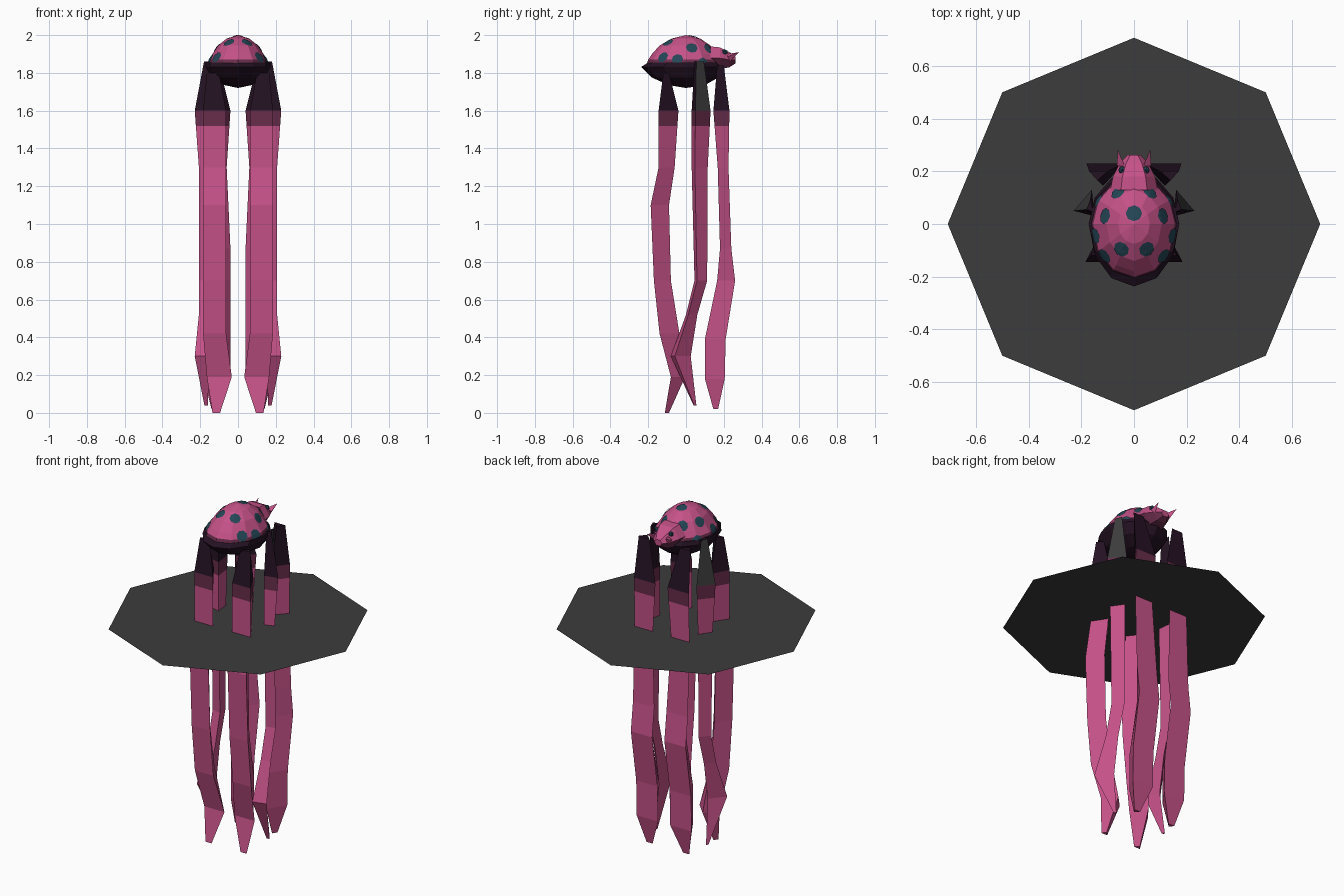
import bpy, bmesh, math
from mathutils import Vector
from mathutils.bvhtree import BVHTree

if "Cube" in bpy.data.objects:
    bpy.data.objects.remove(bpy.data.objects["Cube"])


def material(name, rgb):
    m = bpy.data.materials.new(name)
    m.diffuse_color = (*rgb, 1)
    m.use_nodes = True
    m.node_tree.nodes["Principled BSDF"].inputs["Base Color"].default_value = m.diffuse_color
    return m


PINK = material("pink", (0.56, 0.084, 0.246))
MAROON = material("maroon", (0.14, 0.026, 0.07))
PLUM = material("dark plum", (0.018, 0.006, 0.017))
TEAL = material("teal", (0.018, 0.061, 0.093))
GREY = material("dark grey", (0.045, 0.045, 0.045))


def finish(name, bm, mats, rule=None, recalc=True):
    if recalc:
        bmesh.ops.recalc_face_normals(bm, faces=bm.faces)
    bm.normal_update()
    if rule:
        for f in bm.faces:
            f.material_index = rule(f)
    mesh = bpy.data.meshes.new(name)
    bm.to_mesh(mesh)
    bm.free()
    for m in mats:
        mesh.materials.append(m)
    ob = bpy.data.objects.new(name, mesh)
    bpy.context.collection.objects.link(ob)
    return ob


def loft(rings):
    """Skin a list of rings and cap the ends; a one-point ring is an apex."""
    bm = bmesh.new()
    vs = [[bm.verts.new(p) for p in r] for r in rings]
    for a, b in zip(vs, vs[1:]):
        n = len(a)
        for i in range(n):
            j = (i + 1) % n
            if len(b) == 1:
                bm.faces.new((a[i], a[j], b[0]))
            else:
                bm.faces.new((a[i], a[j], b[j], b[i]))
    bm.faces.new(vs[0])
    if len(vs[-1]) > 2:
        bm.faces.new(vs[-1])
    return bm


def oval(hx, y0, y1, z, n=12):
    """Oval ring from half width and y range, with a vertex at each end."""
    ring = []
    for i in range(n):
        a = 2 * math.pi * i / n
        c = math.cos(a)
        ring.append((hx * math.sin(a), c * (y1 if c > 0 else -y0), z))
    return ring


# Flat eight-sided disc
bm = bmesh.new()
bmesh.ops.create_circle(bm, cap_ends=True, segments=8, radius=0.707)
bmesh.ops.translate(bm, verts=bm.verts, vec=(0, 0, 1.31))
finish("disc", bm, [GREY], recalc=False)

# Domed shell with a darker rim
bm = loft([oval(0.168, -0.21, 0.18, 1.84), oval(0.155, -0.2, 0.175, 1.87),
           oval(0.135, -0.18, 0.16, 1.90), oval(0.105, -0.14, 0.13, 1.945),
           oval(0.06, -0.075, 0.075, 1.982), [(0, 0, 2.0)]])
bmesh.ops.recalc_face_normals(bm, faces=bm.faces)
shell_tree = BVHTree.FromBMesh(bm)
finish("shell", bm, [PINK, MAROON],
       lambda f: 1 if f.calc_center_median().z < 1.865 else 0)

# Dark belly with a point at the front
finish("belly", loft([oval(0.172, -0.2, 0.18, 1.855), oval(0.172, -0.237, 0.2, 1.832),
                      oval(0.14, -0.18, 0.17, 1.775), oval(0.07, -0.09, 0.1, 1.735),
                      [(0, 0, 1.72)]]), [PLUM])

# Spots draped on the shell
bm = bmesh.new()
half = [(0.108, 0.03), (0.047, -0.095), (0.06, 0.12), (0.145, -0.045),
        (0.11, -0.12), (0.14, 0.09)]
for x, y in [(0, 0.04)] + [(s * x, y) for x, y in half for s in (1, -1)]:
    hit, nor, _, _ = shell_tree.ray_cast(Vector((x, y, 2.5)), Vector((0, 0, -1)))
    if hit is None:
        continue
    u = nor.cross(Vector((0, 1, 0))).normalized()
    v = nor.cross(u)
    pts = []
    for k in range(17):
        r = 0 if k == 0 else (0.018 if k < 9 else 0.031)
        a = math.pi * (k - 1) / 4
        p = hit + u * r * math.cos(a) + v * r * math.sin(a)
        q, qn, _, _ = shell_tree.find_nearest(p)
        pts.append(bm.verts.new(q + qn * 0.004))
    for k in range(8):
        a, b = 1 + k, 1 + (k + 1) % 8
        bm.faces.new((pts[0], pts[a], pts[b]))
        bm.faces.new((pts[a], pts[a + 8], pts[b + 8], pts[b]))
for f in bm.faces:
    f.normal_update()
    if f.normal.z < 0:
        f.normal_flip()
finish("spots", bm, [TEAL], recalc=False)


# Head at the back end, lofted along y
def head_ring(y, hx, z0, z1):
    zm = (z0 + z1) / 2
    return [(hx, y, zm), (hx * 0.55, y, z1), (-hx * 0.55, y, z1),
            (-hx, y, zm), (-hx * 0.55, y, z0), (hx * 0.55, y, z0)]


finish("head", loft([head_ring(0.13, 0.09, 1.82, 1.94), head_ring(0.18, 0.08, 1.82, 1.935),
                     head_ring(0.23, 0.055, 1.83, 1.91), head_ring(0.262, 0.025, 1.85, 1.885)]),
       [PINK, MAROON], lambda f: 1 if f.normal.z < -0.4 else 0)

for side, s in (("left", -1), ("right", 1)):
    # Horn and eye
    finish(side + "_horn", loft([[(s * 0.035, 0.22, 1.9), (s * 0.065, 0.22, 1.885),
                                  (s * 0.05, 0.235, 1.865)], [(s * 0.062, 0.282, 1.91)]]), [PINK])
    bm = bmesh.new()
    bmesh.ops.create_icosphere(bm, subdivisions=1, radius=0.016)
    bmesh.ops.translate(bm, verts=bm.verts, vec=(s * 0.045, 0.205, 1.91))
    finish(side + "_eye", bm, [TEAL])

# Leg side profiles: z, front y, back y
FRONT = [(1.80, -.12, -.09), (1.60, -.145, -.04), (1.30, -.145, -.06), (1.10, -.187, -.09),
         (.70, -.17, -.08), (.42, -.14, -.035), (.19, -.08, -.005), (0, -.112, -.09)]
MIDDLE = [(1.86, .045, .095), (1.60, .03, .13), (1.30, .03, .115), (.70, .045, .112),
          (.52, 0, .06), (.30, -.08, .025), (.04, .04, .055)]
BACK = [(1.84, .165, .20), (1.60, .145, .23), (1.30, .168, .225), (.87, .18, .24),
        (.70, .165, .26), (.39, .10, .21), (.18, .10, .205), (.02, .145, .17)]


def leg_ring(kind, s, z, yf, yb, xi, xo):
    """Three-sided section: flat side forward, flat side back, or ridge outward."""
    xm = xi * 0.45 + xo * 0.55
    if kind == "front":
        pts = [(xi, yf), (xo, yf), (xm, yb)]
    elif kind == "back":
        pts = [(xi, yb), (xo, yb), (xm, yf)]
    else:
        pts = [(xi, yf), (xo, yf * 0.8 + yb * 0.2), (xi + 0.01, yb)]
    return [(s * x, y, z) for x, y in pts]


def leg(kind, side, s, profile, top, body, tip):
    """top, body and tip are inner and outer x; legs flare at the knee and foot."""
    rings = []
    for i, (z, yf, yb) in enumerate(profile):
        xi, xo = top if i == 0 else tip if i == len(profile) - 1 else body
        if kind == "middle" and z in (1.60, .30):
            xo += 0.022
        if kind == "back" and (z == 1.60 or z < .9) and z > .1:
            xi -= 0.02
        if kind == "front" and z == .19:
            xi, xo = xi - 0.03, xo - 0.02
        rings.append(leg_ring(kind, s, z, yf, yb, xi, xo))
    bm = loft(rings)
    bmesh.ops.bisect_plane(bm, geom=bm.verts[:] + bm.edges[:] + bm.faces[:],
                           plane_co=(0, 0, 1.52), plane_no=(0, 0, 1))

    def colour(f):
        z = f.calc_center_median().z
        if z > 1.6:
            grey = kind == "middle" and f.normal.y > 0.1 and f.normal.x * s > 0
            return 3 if grey else 2
        return 1 if z > 1.52 else 0

    finish(f"{side}_{kind}_leg", bm, [PINK, MAROON, PLUM, GREY], colour)


for side, s in (("left", -1), ("right", 1)):
    leg("front", side, s, FRONT, (.10, .165), (.063, .185), (.095, .135))
    leg("middle", side, s, MIDDLE, (.155, .18), (.15, .207), (.16, .178))
    leg("back", side, s, BACK, (.10, .17), (.06, .18), (.10, .14))
